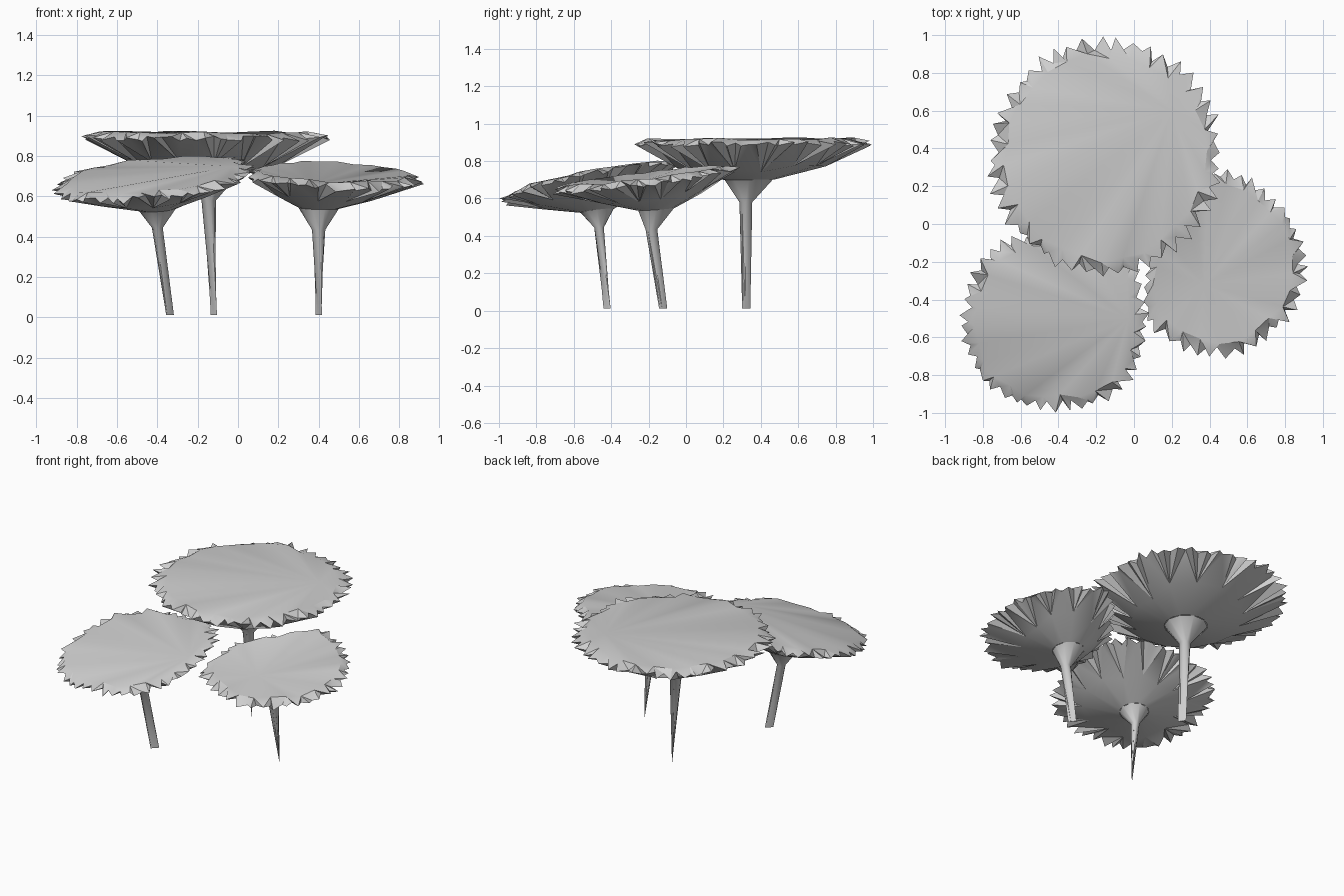
import bpy, bmesh, math, random
from mathutils import Vector

random.seed(4)
cube = bpy.data.objects.get("Cube")
if cube:
    bpy.data.objects.remove(cube, do_unlink=True)

grey = bpy.data.materials.new("plain grey")
grey.use_nodes = True
colour = (0.62, 0.62, 0.62, 1)
grey.diffuse_color = colour
grey.node_tree.nodes["Principled BSDF"].inputs["Base Color"].default_value = colour


def finish(bm, name, angle):
    bmesh.ops.recalc_face_normals(bm, faces=bm.faces)
    mesh = bpy.data.meshes.new(name)
    bm.to_mesh(mesh)
    bm.free()
    mesh.materials.append(grey)
    obj = bpy.data.objects.new(name, mesh)
    bpy.context.collection.objects.link(obj)
    bpy.ops.object.select_all(action="DESELECT")
    obj.select_set(True)
    bpy.context.view_layer.objects.active = obj
    bpy.ops.object.shade_smooth_by_angle(angle=math.radians(angle))


def bridge(bm, outer, inner):
    """Join a fine ring to one with the same or several times fewer points."""
    n, step = len(outer), len(outer) // len(inner)
    for i in range(n):
        j = (i + 1) % n
        bm.faces.new((outer[i], outer[j], inner[i // step]))
        if (i + 1) % step == 0:
            bm.faces.new((outer[j], inner[j // step], inner[i // step]))


def blend_radius(radii, turn):
    """Smoothly blend evenly spaced radii around one turn (0 to 1)."""
    n = len(radii)
    i, f = int(turn * n), (turn * n) % 1
    w = (1 - math.cos(math.pi * f)) / 2
    return radii[i % n] * (1 - w) + radii[(i + 1) % n] * w


def trunk(name, foot, heading, neck, neck_r, flare, flare_r, slope, sides=10):
    """Stem pinched to a blade at the ground, opening into a funnel."""
    bm = bmesh.new()
    along = Vector((math.cos(heading), math.sin(heading))) * 0.027
    across = along.orthogonal() * 0.06
    start = round(heading / math.tau * sides)
    base, throat, mouth = [], [], []
    for i in range(sides):
        a = math.tau * i / sides
        out = Vector((math.cos(a), math.sin(a)))
        b = math.tau * (i - start) / sides
        p = Vector(foot) + along * math.cos(b) + across * math.sin(b)
        base.append(bm.verts.new((p.x, p.y, 0.012)))
        p = neck.xy + out * neck_r
        throat.append(bm.verts.new((p.x, p.y, neck.z)))
        p = flare.xy + out * flare_r
        mouth.append(bm.verts.new((p.x, p.y, flare.z + 0.6 * slope.dot(out) * flare_r)))
    bm.faces.new(base)
    bridge(bm, base, throat)
    bridge(bm, throat, mouth)
    finish(bm, name, 50)


def canopy(name, centre, radii, spikes, flare, flare_r, slope, drop, hub, hub_dip):
    """Shallow dish with a jagged rim, joined to the funnel mouth."""
    bm = bmesh.new()
    count = spikes * 2

    def add(ring, p, z):
        ring.append(bm.verts.new((p.x, p.y, z)))

    def plane(p):
        return centre.z + slope.dot(p - centre.xy)

    def arm(i):
        a = math.tau * (i / count % 1)
        return Vector((math.cos(a), math.sin(a))) * blend_radius(radii, a / math.tau)

    mouth, middle, rim, lip = [], [], [], []
    # jagged rim: long and short points in turn, unevenly spaced
    for i in range(count):
        reach = random.uniform(1.02, 1.09) if i % 2 else random.uniform(0.94, 0.99)
        p = centre.xy + arm(i + random.uniform(-0.4, 0.4)) * reach
        add(rim, p, plane(p) + random.uniform(-0.016, 0.014))
    # inner lip above the rim, one point to every three
    for i in range(1, count, 3):
        p = centre.xy + arm(i) * random.uniform(0.87, 0.93)
        add(lip, p, plane(p) + random.uniform(0.018, 0.032))
    # underside in broad folds, one to every six
    for i in range(0, count, 6):
        edge = centre.xy + arm(i + 2.5)
        out = (edge - flare.xy).normalized()
        m = flare.xy + out * flare_r
        mz = flare.z + 0.6 * slope.dot(out) * flare_r
        add(mouth, m, mz)
        t = random.uniform(0.42, 0.6)
        add(middle, m.lerp(edge, t), mz + (plane(edge) - mz) * t - drop)
    bridge(bm, rim, middle)
    bridge(bm, middle, mouth)
    bridge(bm, rim, lip)
    # top surface fans out from an off-centre hub
    low = bm.verts.new((hub.x, hub.y, plane(hub) + hub_dip))
    for i in range(len(lip)):
        bm.faces.new((lip[i], lip[(i + 1) % len(lip)], low))
    finish(bm, name, 35)


def tree(name, foot, heading, neck, neck_r, flare, flare_r, slope, **top):
    neck, flare, slope = Vector(neck), Vector(flare), Vector(slope)
    trunk(name + "_trunk", foot, math.radians(heading), neck, neck_r, flare, flare_r, slope)
    canopy(name + "_canopy", flare=flare, flare_r=flare_r, slope=slope, **top)


# tall tree at the back, with a round level canopy
tree("back", foot=(-.12, .322), heading=-54, neck=(-.145, .32, .58), neck_r=.036,
     flare=(-.14, .335, .70), flare_r=.135, slope=(0, .005),
     centre=Vector((-.15, .35, .893)), radii=[.585, .60, .605, .59, .595, .59, .60, .58],
     spikes=45, drop=.042, hub=Vector((.2, .6)), hub_dip=.01)

# two lower trees, with canopies tipped forward
tree("front_right", foot=(-.337, -.422), heading=45, neck=(-.40, -.465, .445), neck_r=.027,
     flare=(-.40, -.475, .535), flare_r=.092, slope=(.1, .2),
     centre=Vector((-.42, -.51, .683)), radii=[.47, .49, .43, .48, .47, .48, .45, .49],
     spikes=42, drop=.012, hub=Vector((-.03, -.5)), hub_dip=.025)

tree("front_left", foot=(.40, -.122), heading=-54, neck=(.40, -.185, .435), neck_r=.033,
     flare=(.40, -.16, .542), flare_r=.10, slope=(-.05, .12),
     centre=Vector((.47, -.2, .70)), radii=[.42, .41, .46, .34, .385, .49, .475, .44],
     spikes=39, drop=.015, hub=Vector((.37, -.32)), hub_dip=-.03)
